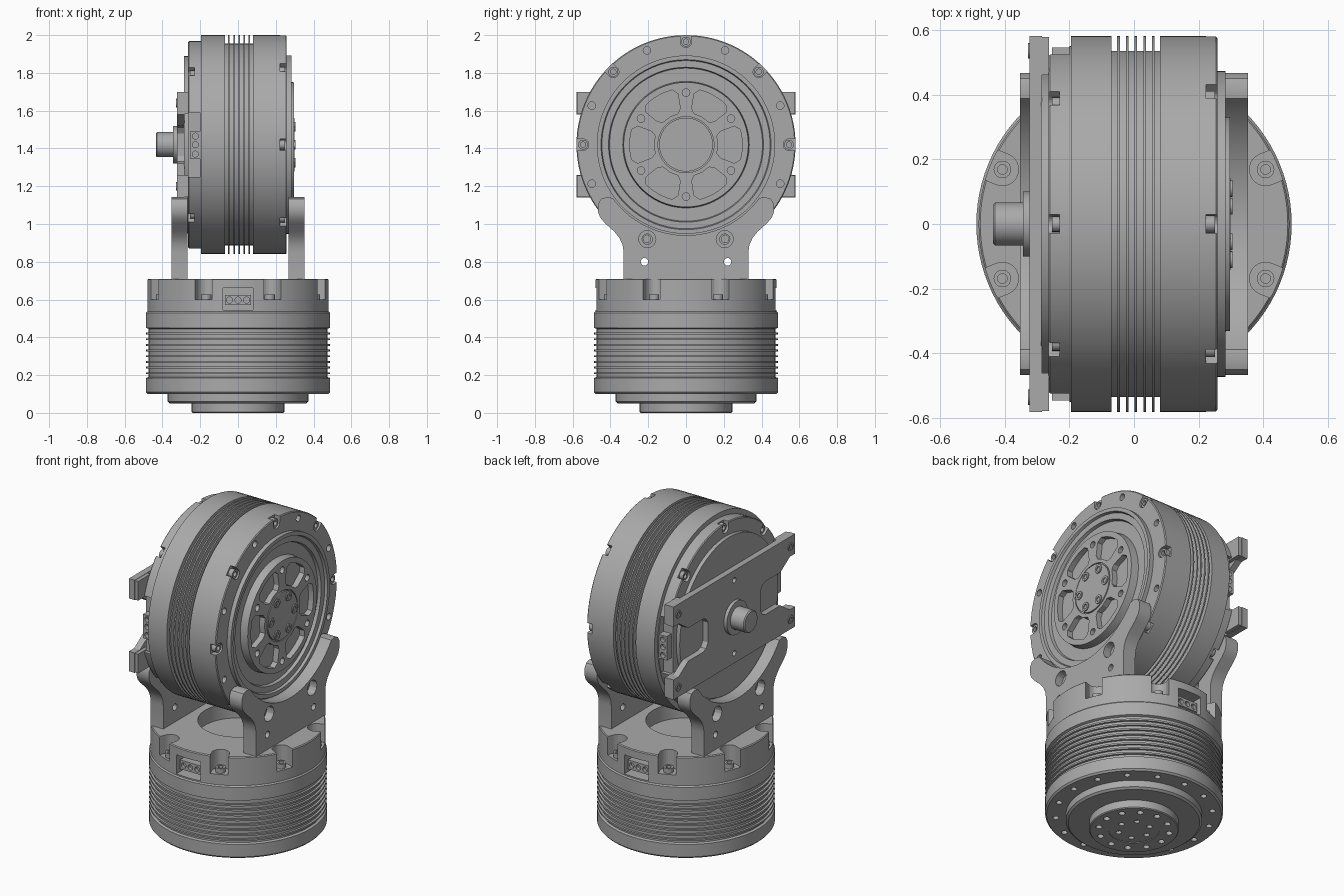
import bpy, bmesh
from math import sin, cos, pi, radians

if "Cube" in bpy.data.objects:
    bpy.data.objects.remove(bpy.data.objects["Cube"], do_unlink=True)

HUB = 1.42          # height of the upper drive axis
grey = bpy.data.materials.new("satin grey metal")
grey.use_nodes = True
grey.diffuse_color = (0.4, 0.4, 0.4, 1)
grey.node_tree.nodes["Principled BSDF"].inputs["Base Color"].default_value = (0.4, 0.4, 0.4, 1)


def place(axis, u, v, a):
    """Section coordinates u, v and distance a along the axis, to world space."""
    if axis == "x":
        return (a, u, v + HUB)
    return (u, a, v) if axis == "y" else (u, v, a)


def loft(bm, axis, rings):
    """Skin a list of (points, a) sections and cap both ends."""
    rows = [[bm.verts.new(place(axis, u, v, a)) for u, v in pts] for pts, a in rings]
    n = len(rows[0])
    for low, high in zip(rows, rows[1:]):
        for i in range(n):
            j = (i + 1) % n
            bm.faces.new((low[i], low[j], high[j], high[i]))
    bm.faces.new(rows[0][::-1])
    bm.faces.new(rows[-1])


def circle(r, u=0, v=0, n=96):
    return [(u + r * cos(2 * pi * i / n), v + r * sin(2 * pi * i / n)) for i in range(n)]


def polar(r, deg):
    return r * cos(radians(deg)), r * sin(radians(deg))


def rect(u0, u1, v0, v1):
    return [(u0, v0), (u1, v0), (u1, v1), (u0, v1)]


def slot(deg, rc, w, out):
    """U-shaped notch open towards the rim."""
    pts = [(rc + w * cos(radians(t)), w * sin(radians(t))) for t in range(90, 271, 15)]
    pts += [(out, -w), (out, w)]
    c, s = cos(radians(deg)), sin(radians(deg))
    return [(x * c - y * s, x * s + y * c) for x, y in pts]


def sector(deg, r0, r1, half):
    """Spoke window with clipped corners."""
    outer = [polar(r1, deg + half * t / 4) for t in range(-3, 4)]
    mid0, mid1 = r0 + 0.025, r1 - 0.025
    inner = [polar(r0, deg + half * t / 4) for t in (3, 0, -3)]
    return ([polar(mid1, deg - half)] + outer + [polar(mid1, deg + half), polar(mid0, deg + half)]
            + inner + [polar(mid0, deg - half)])


def solid(name, axis, *stacks, smooth=True):
    """One object from several stacks of sections."""
    bm = bmesh.new()
    for rings in stacks:
        loft(bm, axis, rings)
    bmesh.ops.recalc_face_normals(bm, faces=bm.faces)
    mesh = bpy.data.meshes.new(name)
    bm.to_mesh(mesh)
    bm.free()
    mesh.materials.append(grey)
    ob = bpy.data.objects.new(name, mesh)
    bpy.context.collection.objects.link(ob)
    if smooth:
        finish(ob)
    return ob


def activate(ob):
    bpy.ops.object.select_all(action="DESELECT")
    ob.select_set(True)
    bpy.context.view_layer.objects.active = ob


def finish(ob):
    activate(ob)
    bpy.ops.object.shade_smooth_by_angle(angle=radians(30))


def prism(pts, a0, a1):
    return [(pts, a0), (pts, a1)]


def hole(u, v, r, a0, a1):
    return prism(circle(r, u, v, 16), a0, a1)


def lathe(profile):
    return [(circle(r), a) for r, a in profile]


def screw(u, v, r, a, d):
    """Socket screw; d is the height of its head, signed along the axis."""
    head = circle(r, u, v, 18)
    key = circle(r * 0.55, u, v, 18)
    return [(head, a), (head, a + d), (key, a + d), (key, a + d * 0.4)]


def carve(ob, axis, *stacks):
    cutter = solid("cutter", axis, *stacks, smooth=False)
    cutter.hide_render = True
    mod = ob.modifiers.new("carve", "BOOLEAN")
    mod.operation, mod.solver, mod.object = "DIFFERENCE", "EXACT", cutter
    activate(ob)
    bpy.ops.object.modifier_apply(modifier=mod.name)
    bpy.data.objects.remove(cutter, do_unlink=True)
    finish(ob)


def fins(start, step, count, core, rim, thick):
    out = []
    for i in range(count):
        a = start + i * step
        out += [(core, a), (rim, a), (rim, a + thick), (core, a + thick)]
    return out


# Base drive: output flange, finned barrel and bored top
base = solid("base_drive", "z", lathe(
    [(0.13, 0.004), (0.14, 0.004), (0.14, 0), (0.24, 0), (0.245, 0.005), (0.245, 0.05),
     (0.36, 0.05), (0.373, 0.06), (0.373, 0.1), (0.478, 0.1), (0.487, 0.11), (0.487, 0.185), (0.473, 0.19)]
    + fins(0.205, 0.03, 8, 0.473, 0.486, 0.01)
    + [(0.473, 0.445), (0.487, 0.45), (0.487, 0.53), (0.48, 0.537), (0.48, 0.705), (0.475, 0.71),
       (0.22, 0.71), (0.22, 0.62)]))
corners = [22.5 + 45 * k for k in range(8)]
carve(base, "z", *[prism(slot(t, 0.44, 0.05, 0.6), 0.6, 0.8) for t in corners])
carve(base, "z", *[prism(rect(-0.08, 0.08, *sorted((s * 0.4, s * 0.6))), 0.545, 0.66) for s in (-1, 1)])
carve(base, "z",
      *[hole(*polar(0.43, 22.5 * k), 0.017, 0.05, 0.13) for k in range(16)],
      *[hole(*polar(0.195, 30 * k), 0.018, -0.1, 0.03) for k in range(12)],
      *[hole(*polar(0.09, 60 * k), 0.016, -0.1, 0.02) for k in range(6)])
solid("base_screws", "z", *[screw(*polar(0.44, t), 0.027, 0.598, 0.03) for t in corners])

# Base cable sockets, front and back
for s, side in ((-1, "front"), (1, "back")):
    block = solid(side + "_base_socket", "z",
                  prism(rect(-0.07, 0.07, *sorted((s * 0.39, s * 0.455))), 0.57, 0.625))
    carve(block, "y", *[hole(x, 0.597, 0.016, *sorted((s * 0.435, s * 0.5))) for x in (-0.045, 0, 0.045)])

# Upper drive: stepped housing with fins and a stepped output face
drive = solid("upper_drive", "x", lathe(
    [(0.47, -0.287), (0.47, -0.264), (0.545, -0.264), (0.55, -0.259), (0.55, -0.195), (0.58, -0.195),
     (0.58, -0.07), (0.535, -0.07)]
    + fins(-0.052, 0.027, 5, 0.535, 0.58, 0.008)
    + [(0.535, 0.08), (0.58, 0.08), (0.58, 0.253), (0.575, 0.258), (0.472, 0.258), (0.472, 0.283),
       (0.45, 0.283), (0.445, 0.268), (0.41, 0.268), (0.405, 0.25), (0.335, 0.25), (0.33, 0.296),
       (0.148, 0.296), (0.148, 0.288), (0.142, 0.288), (0.142, 0.298)]))
eighths = [45 * k for k in range(8)]
carve(drive, "x",
      *[prism(slot(t, 0.545, 0.03, 0.7), 0.222, 0.4) for t in eighths],
      *[prism(slot(t, 0.52, 0.03, 0.7), -0.4, -0.23) for t in eighths if t % 180],
      *[prism(rect(*sorted((s * 0.5, s * 0.7)), -0.17, 0.17), -0.4, -0.2) for s in (-1, 1)])
carve(drive, "x",
      *[prism(sector(60 * k, 0.17, 0.298, 21), 0.262, 0.4) for k in range(6)],
      *[hole(*polar(0.275, 30 + 60 * k), 0.02, 0.27, 0.4) for k in range(6)],
      *[hole(*polar(0.54, t), 0.02, 0.23, 0.4) for t in corners])
solid("upper_drive_screws", "x",
      *[screw(*polar(0.545, t), 0.026, 0.22, 0.03) for t in eighths],
      *[screw(*polar(0.52, t), 0.024, -0.228, -0.025) for t in eighths if t % 180],
      *[screw(*polar(0.11, 60 * k), 0.026, 0.29, 0.014) for k in range(6)])

# Upper cable sockets
for s, side in ((-1, "front"), (1, "back")):
    block = solid(side + "_upper_socket", "x",
                  prism(rect(*sorted((s * 0.49, s * 0.545)), -0.075, 0.07), -0.253, -0.198))
    carve(block, "y", *[hole(-0.226, HUB + z, 0.016, *sorted((s * 0.52, s * 0.6))) for z in (-0.05, 0, 0.045)])

# Four-armed rear plate, mirrored in both directions, with clips on the arm ends
quarter = [(0.25, 0), (0.25, 0.06), (0.27, 0.09), (0.3, 0.1), (0.44, 0.1),
           (0.53, 0.16), (0.58, 0.16), (0.58, 0.28), (0, 0.28)]
right = [(u, -v) for u, v in quarter[:0:-1]] + quarter
outline = right + [(-u, -v) for u, v in right[1:-1]]
plate = solid("rear_plate", "x", prism(outline, -0.323, -0.284))
carve(plate, "x", *[hole(0, v, 0.016, -0.4, -0.2) for v in (-0.22, 0.22)])
signs = [(a, b) for a in (-1, 1) for b in (-1, 1)]
solid("arm_clips", "x",
      *[prism(rect(*sorted((a * 0.46, a * 0.578)), *sorted((b * 0.162, b * 0.278))), -0.3, -0.262)
        for a, b in signs])
solid("arm_screws", "x", *[screw(a * 0.535, b * 0.22, 0.024, -0.32, -0.008) for a, b in signs])

# Encoder shaft and its collar
solid("shaft", "x", lathe([(0.06, -0.435), (0.066, -0.429), (0.066, -0.343), (0.1, -0.343),
                           (0.1, -0.315)]))

# Yoke cheeks carrying the upper drive
edge = [(0.33, -0.715), (0.33, -0.57), (0.336, -0.53), (0.352, -0.495), (0.38, -0.46), (0.43, -0.415),
        (0.455, -0.385), (0.466, -0.355), (0.466, -0.315), (0.45, -0.287), (0.42, -0.278)]
cradle = [polar(0.48, t) for t in range(-36, -145, -4)]
cheek = edge + cradle + [(-u, v) for u, v in edge[::-1]]
for s, side in ((-1, "right"), (1, "left")):
    yoke = solid(side + "_yoke_cheek", "x", prism(cheek, *sorted((s * 0.268, s * 0.352))))
    carve(yoke, "x", *[hole(u, -0.5, 0.045, *sorted((s * 0.305, s * 0.5))) for u in (-0.205, 0.205)])
    carve(yoke, "x", *[hole(u, v, r, -0.5, 0.5) for k in (-1, 1)
                       for u, v, r in ((k * 0.205, -0.5, 0.027), (k * 0.22, -0.62, 0.02))])
